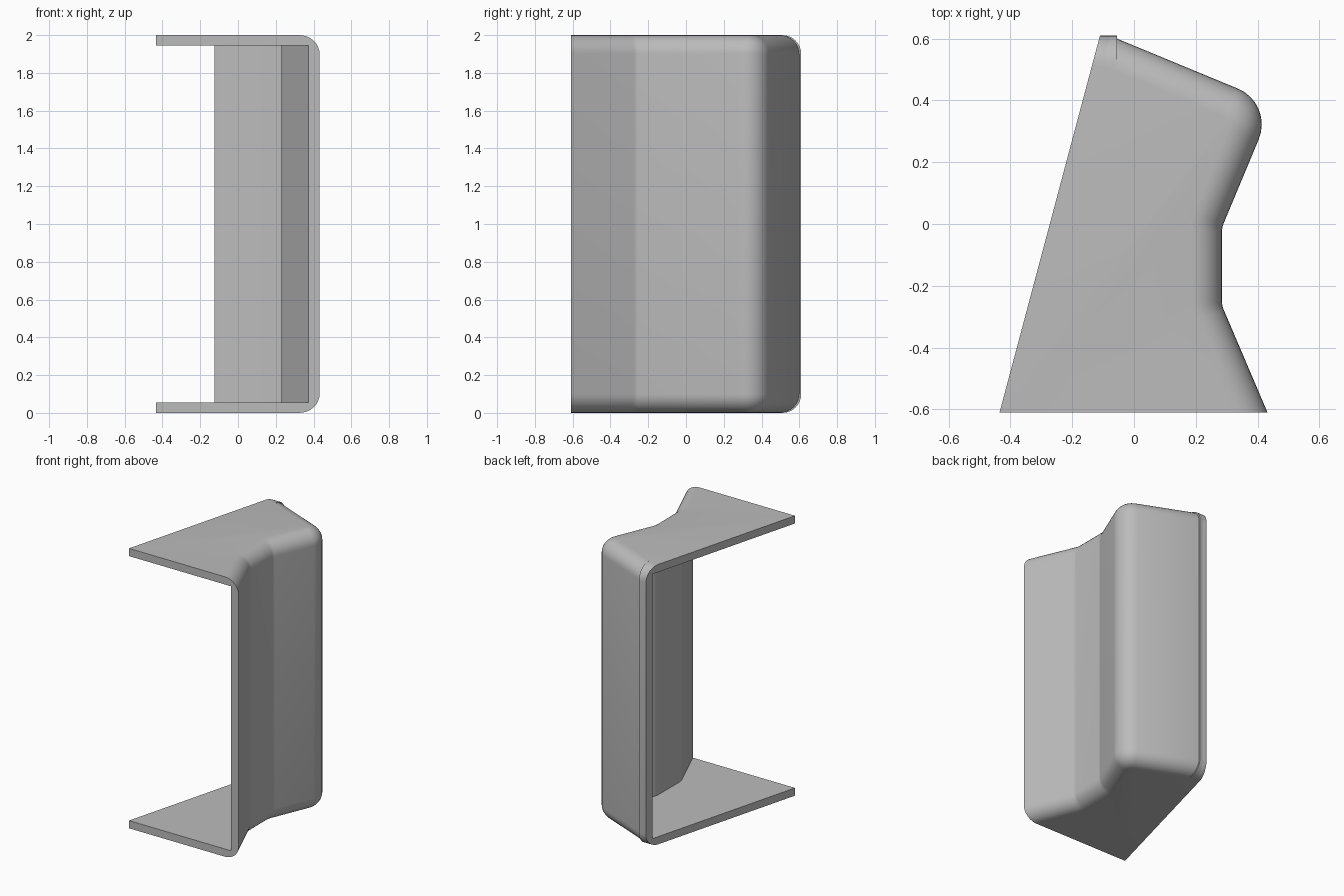
import bpy, bmesh, math
from mathutils import Vector
from mathutils.geometry import intersect_line_line_2d as _unused, intersect_point_line

cube = bpy.data.objects.get("Cube")
if cube:
    bpy.data.objects.remove(cube)

H, T, R = 2.0, 0.055, 0.1          # height, wall thickness, rim rounding
FRONT_LEFT = Vector((-0.435, -0.61))
BACK_LEFT = Vector((-0.11, 0.61))

# Plan path of the outer wall, with a fillet radius at each point
PATH = [Vector(p) for p in ((0.432, -0.61), (0.285, -0.265), (0.285, -0.01),
                            (0.452, 0.39), (-0.08, 0.61), (-0.11, 0.61))]
FILLET = [0, 0.06, 0.06, 0.125, 0, 0]

metal = bpy.data.materials.new("plain grey")
metal.use_nodes = True
grey = (0.5, 0.5, 0.5, 1)
metal.diffuse_color = grey
metal.node_tree.nodes["Principled BSDF"].inputs["Base Color"].default_value = grey


def cross(p, u, q, v):
    """Point where the line p + s*u meets the line q + t*v."""
    w = q - p
    return p + u * ((w.x * v.y - w.y * v.x) / (u.x * v.y - u.y * v.x))


def wall_path(d, steps=8):
    """Filleted wall path moved inward by d, trimmed at both open sides."""
    dirs = [(b - a).normalized() for a, b in zip(PATH, PATH[1:])]
    lines = [(a + Vector((-u.y, u.x)) * d, u) for a, u in zip(PATH, dirs)]
    lines = [(FRONT_LEFT, Vector((1, 0)))] + lines
    lines.append((BACK_LEFT, BACK_LEFT - FRONT_LEFT))
    pts = []
    for i, radius in enumerate(FILLET):
        (p, u), (q, v) = lines[i], lines[i + 1]
        c = cross(p, u, q, v)
        if not radius:
            pts.append(c)
            continue
        turn = u.x * v.y - u.y * v.x
        side = math.copysign(1, turn)
        r = radius - d * side
        bend = u.angle(v)
        start = c - u * r * math.tan(bend / 2)
        normal = Vector((-u.y, u.x)) * side
        for k in range(steps + 1):
            a = bend * k / steps
            pts.append(start + u * r * math.sin(a) + normal * r * (1 - math.cos(a)))
    return pts


def rim_profile(steps=8):
    """Pairs of inward offset and height, rounded at the bottom and top."""
    arc = [(R * (1 - math.sin(a)), R * (1 - math.cos(a)))
           for a in (math.pi / 2 * k / steps for k in range(steps + 1))]
    return arc + [(d, H - z) for d, z in reversed(arc)]


def add_ring(bm, pts, z):
    return [bm.verts.new((p.x, p.y, z)) for p in pts]


def bridge(bm, a, b, closed=False):
    n = len(a)
    for i in range(n if closed else n - 1):
        j = (i + 1) % n
        bm.faces.new((a[i], a[j], b[j], b[i]))


def finish(bm, name):
    bmesh.ops.recalc_face_normals(bm, faces=bm.faces)
    mesh = bpy.data.meshes.new(name)
    bm.to_mesh(mesh)
    bm.free()
    obj = bpy.data.objects.new(name, mesh)
    bpy.context.collection.objects.link(obj)
    mesh.materials.append(metal)
    bpy.ops.object.select_all(action="DESELECT")
    obj.select_set(True)
    bpy.context.view_layer.objects.active = obj
    bpy.ops.object.shade_smooth_by_angle(angle=math.radians(35))


# Folded shell: outer wall with rounded rims, inner wall and two end plates
bm = bmesh.new()
outer = [add_ring(bm, wall_path(d), z) for d, z in rim_profile()]
inner = [add_ring(bm, wall_path(T), z) for z in (T, H - T)]
corners = [add_ring(bm, [FRONT_LEFT], z)[0] for z in (0, T, H - T, H)]
for rings in (outer, inner):
    for a, b in zip(rings, rings[1:]):
        bridge(bm, a, b)
for ring, corner in zip((outer[0], inner[0], inner[1], outer[-1]), corners):
    bm.faces.new(ring + [corner])
# Cut edges along the front and the slanted side
for end in (0, -1):
    bm.faces.new([r[end] for r in outer] +
                 [corners[3], corners[2], inner[1][end], inner[0][end],
                  corners[1], corners[0]])
finish(bm, "folded_shell")

# Narrow raised lip beside the slanted opening
bm = bmesh.new()
rings = []
for d, z in rim_profile():
    y = 0.61 - d
    section = [Vector(p) for p in ((-0.055, y - 0.02), (-0.055, y),
                                   (-0.09, y), (-0.09, y - 0.02))]
    rings.append(add_ring(bm, section, z))
for a, b in zip(rings, rings[1:]):
    bridge(bm, a, b, closed=True)
finish(bm, "back_lip")
